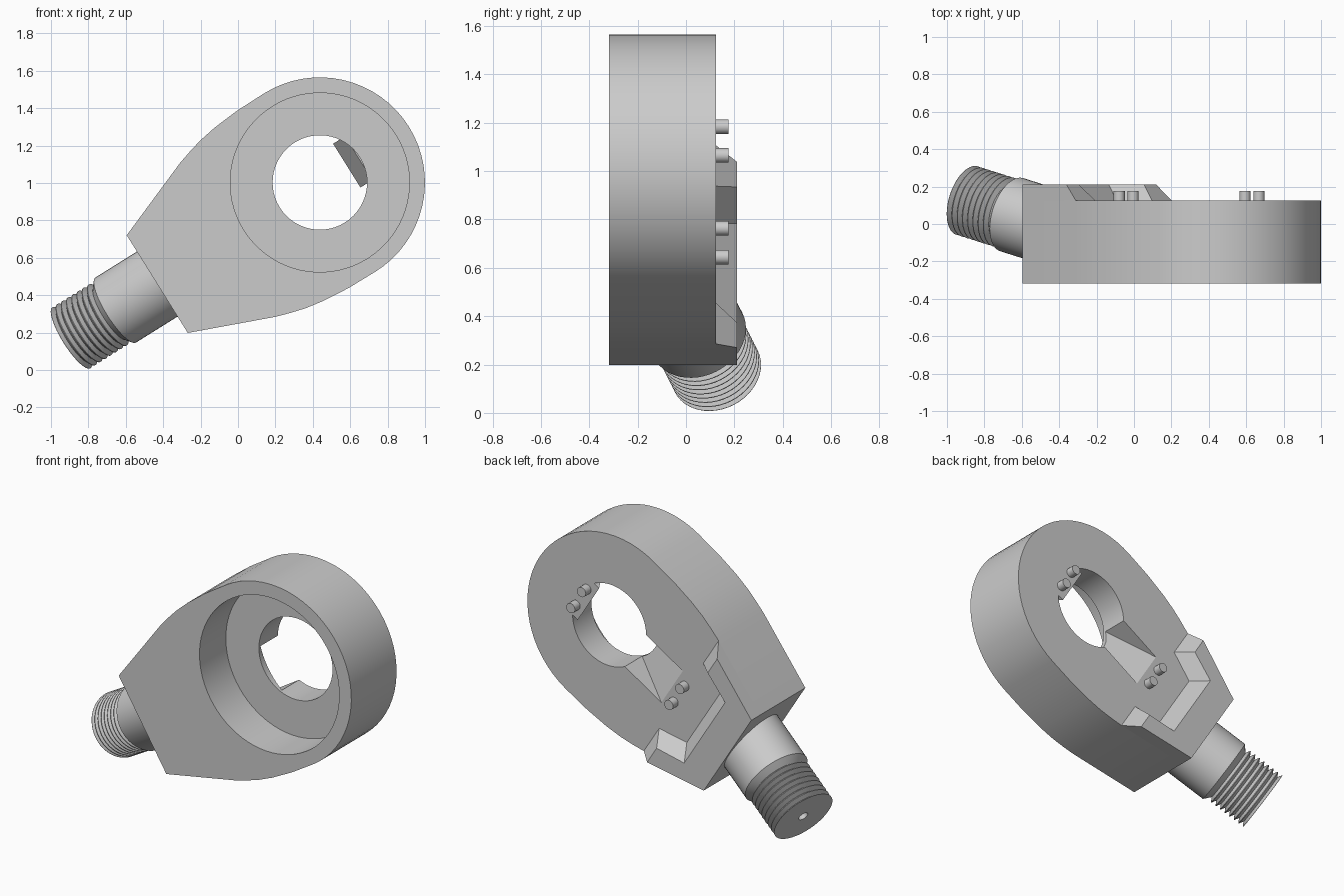
import bpy, bmesh, math
from mathutils import Matrix, Vector

if "Cube" in bpy.data.objects:
    bpy.data.objects.remove(bpy.data.objects["Cube"])

# Local frame: u runs from the ring centre to the stem, v across, w to the back
A = math.radians(32)
C, S = math.cos(A), math.sin(A)
FRAME = Matrix(((-C, -S, 0, 0.4375), (0, 0, 1, 0), (-S, C, 0, 1.003), (0, 0, 0, 1)))
FRONT, FLOOR, BACK, PAD = -0.318, -0.06, 0.125, 0.21

grey = bpy.data.materials.new("metal grey")
grey.diffuse_color = (0.6, 0.6, 0.6, 1)
grey.use_nodes = True
grey.node_tree.nodes["Principled BSDF"].inputs["Base Color"].default_value = grey.diffuse_color


def loft(name, rings, close=False):
    """Skin matching rings of local points; cap the ends unless closed."""
    bm = bmesh.new()
    rows = [[bm.verts.new(FRAME @ Vector(p)) for p in r] for r in rings]
    n = len(rows[0])
    pairs = list(zip(rows, rows[1:]))
    for a, b in pairs:
        for i in range(n):
            bm.faces.new((a[i], a[(i + 1) % n], b[(i + 1) % n], b[i]))
    bm.faces.new(rows[0])
    bm.faces.new(rows[-1])
    bmesh.ops.recalc_face_normals(bm, faces=bm.faces)
    me = bpy.data.meshes.new(name)
    bm.to_mesh(me)
    bm.free()
    me.materials.append(grey)
    ob = bpy.data.objects.new(name, me)
    bpy.context.collection.objects.link(ob)
    return ob


def prism(name, pts, w0, w1):
    return loft(name, [[(u, v, w) for u, v in pts] for w in (w0, w1)])


def wedge(name, pts, half):
    return loft(name, [[(u, v, w) for u, w in pts] for v in (-half, half)])


def circle(r, n, u=0, v=0):
    return [(u + r * math.cos(math.tau * i / n), v + r * math.sin(math.tau * i / n))
            for i in range(n)]


def cut(ob, cutter):
    m = ob.modifiers.new("cut", 'BOOLEAN')
    m.operation, m.solver, m.object = 'DIFFERENCE', 'EXACT', cutter
    bpy.context.view_layer.objects.active = ob
    bpy.ops.object.modifier_apply(modifier=m.name)
    bpy.data.objects.remove(cutter)


def smooth(ob, angle=25):
    bpy.ops.object.select_all(action='DESELECT')
    ob.select_set(True)
    bpy.context.view_layer.objects.active = ob
    bpy.ops.object.shade_smooth_by_angle(angle=math.radians(angle))


# Housing: round head tapering to a flat end
side = [(1.025, 0.308), (0.58, 0.484), (0.5, 0.509), (0.42, 0.53), (0.32, 0.547), (0.17, 0.56)]
arc = [(-0.562 * math.sin(t), 0.562 * math.cos(t))
       for t in (math.pi * i / 32 for i in range(33))]
outline = side + arc + [(u, -v) for u, v in reversed(side)]
housing = prism("housing", outline, FRONT, BACK)
cut(housing, prism("cavity_cutter", circle(0.479, 72), FRONT - 0.1, FLOOR))
cut(housing, prism("hole_cutter", circle(0.2525, 56), FRONT, BACK + 0.1))
# Sloped channel running from the hole up to the back face
cut(housing, wedge("channel_cutter",
                   [(0.545, 0.147), (0.12, 0.147), (0.12, -0.05), (0.2, -0.05)], 0.138))
smooth(housing)

# Straight lip on the far side of the hole
wedge("hole_lip", [(-0.17, BACK - 0.0005), (-0.27, BACK - 0.0005), (-0.27, 0.0), (-0.245, 0.0)], 0.138)

# Raised back pad with bevelled U-shaped recess
half_base = [(1.025, 0.308), (0.58, 0.484), (0.58, 0.285), (0.76, 0.215)]
half_top = [(1.025, 0.308), (0.658, 0.453), (0.658, 0.33), (0.84, 0.265)]
mirror = lambda h: h + [(u, -v) for u, v in reversed(h)]
loft("back_pad", [[(u, v, BACK - 0.0005) for u, v in mirror(half_base)],
                  [(u, v, PAD) for u, v in mirror(half_top)]])

# Small pins, one pair at each end of the channel
for u in (-0.228, 0.565):
    for v in (-0.07, 0.07):
        smooth(prism("pin", circle(0.03, 20, u, v), BACK - 0.02, 0.176))

# Threaded stem, tilted towards the back
T = math.radians(15)
END = Vector((1.567, 0, 0.125))
AXIS = Vector((-math.cos(T), 0, -math.sin(T)))
UP = Vector((-math.sin(T), 0, math.cos(T)))
profile = [(0.0, 0.03)]
pitch, count = 0.034, 8
for i in range(count):
    profile += [(i * pitch + (0.0 if i == 0 else -0.002), 0.192),
                (i * pitch + 0.002, 0.192), (i * pitch + pitch / 2, 0.165)]
profile += [(0.272, 0.185), (0.29, 0.205), (0.66, 0.205)]
profile = [(0.08, 0.03)] + profile  # centre bore


def stem_ring(d, r, n=48):
    return [END + AXIS * d + Vector((0, r * math.cos(math.tau * i / n), 0))
            + UP * (r * math.sin(math.tau * i / n)) for i in range(n)]


smooth(loft("threaded_stem", [stem_ring(d, r) for d, r in profile]))
